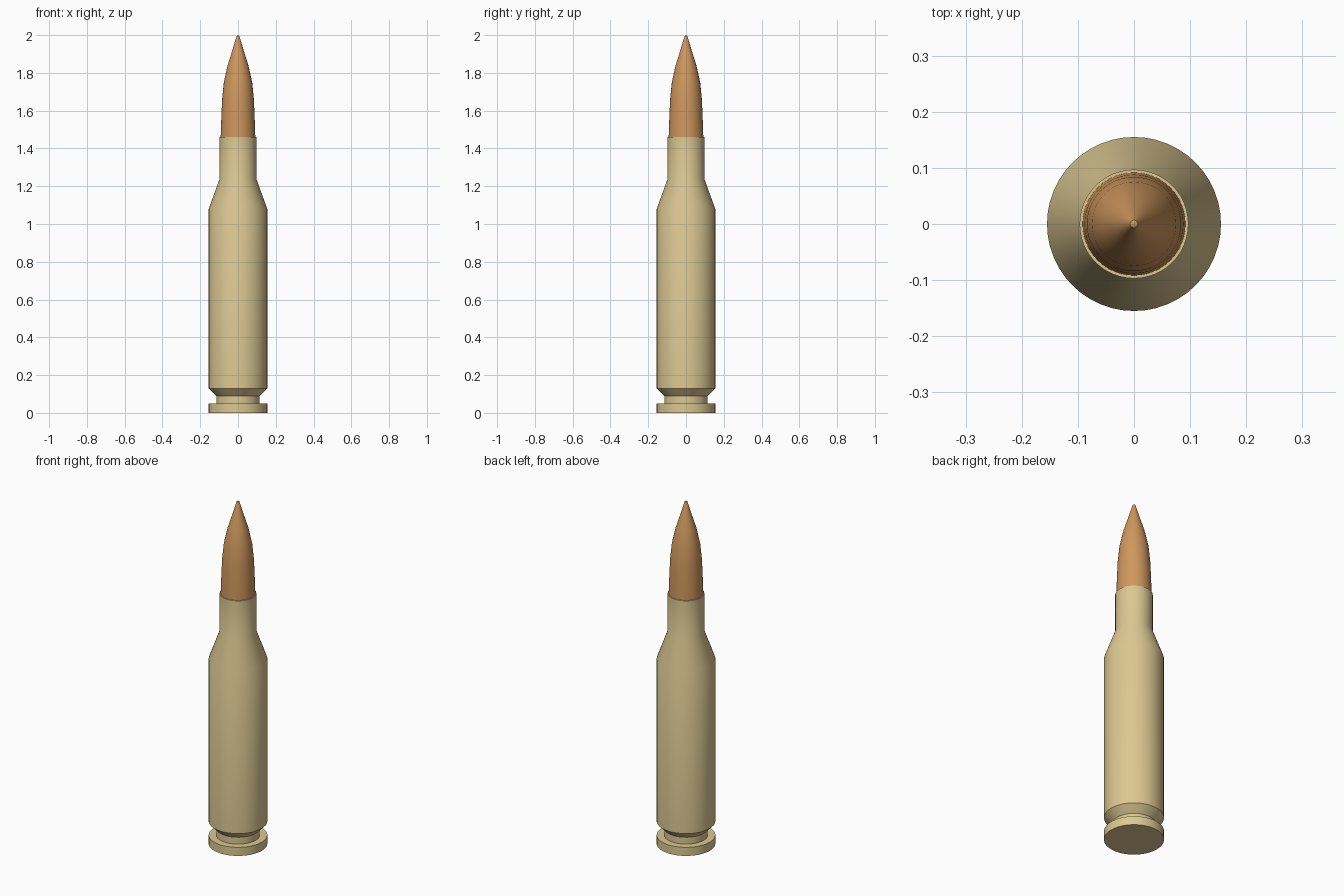
import bpy, bmesh
from math import radians, tau

if "Cube" in bpy.data.objects:
    bpy.data.objects.remove(bpy.data.objects["Cube"])

SIDES = 48


def material(name, color):
    m = bpy.data.materials.new(name)
    m.diffuse_color = color
    m.use_nodes = True
    m.node_tree.nodes["Principled BSDF"].inputs["Base Color"].default_value = m.diffuse_color
    return m


def lathe(name, profile, mat):
    """Spin an (r, z) profile around the z axis."""
    bm = bmesh.new()
    verts = [bm.verts.new((r, 0, z)) for r, z in profile]
    edges = [bm.edges.new(pair) for pair in zip(verts, verts[1:])]
    bmesh.ops.spin(bm, geom=verts + edges, cent=(0, 0, 0), axis=(0, 0, 1),
                   angle=tau, steps=SIDES)
    bmesh.ops.remove_doubles(bm, verts=bm.verts, dist=1e-4)
    bmesh.ops.recalc_face_normals(bm, faces=bm.faces)
    mesh = bpy.data.meshes.new(name)
    bm.to_mesh(mesh)
    bm.free()
    obj = bpy.data.objects.new(name, mesh)
    bpy.context.collection.objects.link(obj)
    mesh.materials.append(mat)
    bpy.ops.object.select_all(action='DESELECT')
    obj.select_set(True)
    bpy.context.view_layer.objects.active = obj
    bpy.ops.object.shade_smooth_by_angle(angle=radians(30))
    return obj


brass = material("brass", (0.72, 0.58, 0.29, 1))
copper = material("copper", (0.62, 0.31, 0.11, 1))

# Case: rim, groove, body, shoulder, neck and mouth lip
lathe("case", [
    (0, 0), (0.155, 0), (0.155, 0.05), (0.115, 0.05), (0.115, 0.09),
    (0.155, 0.13), (0.155, 1.08), (0.097, 1.24), (0.097, 1.46), (0.09, 1.46),
], brass)

# Pointed tip seated in the neck
lathe("tip", [
    (0.092, 1.45), (0.091, 1.48), (0.088, 1.57), (0.084, 1.66),
    (0.075, 1.75), (0.055, 1.84), (0.033, 1.91), (0.012, 1.98),
    (0.007, 1.995), (0, 2.0),
], copper)
